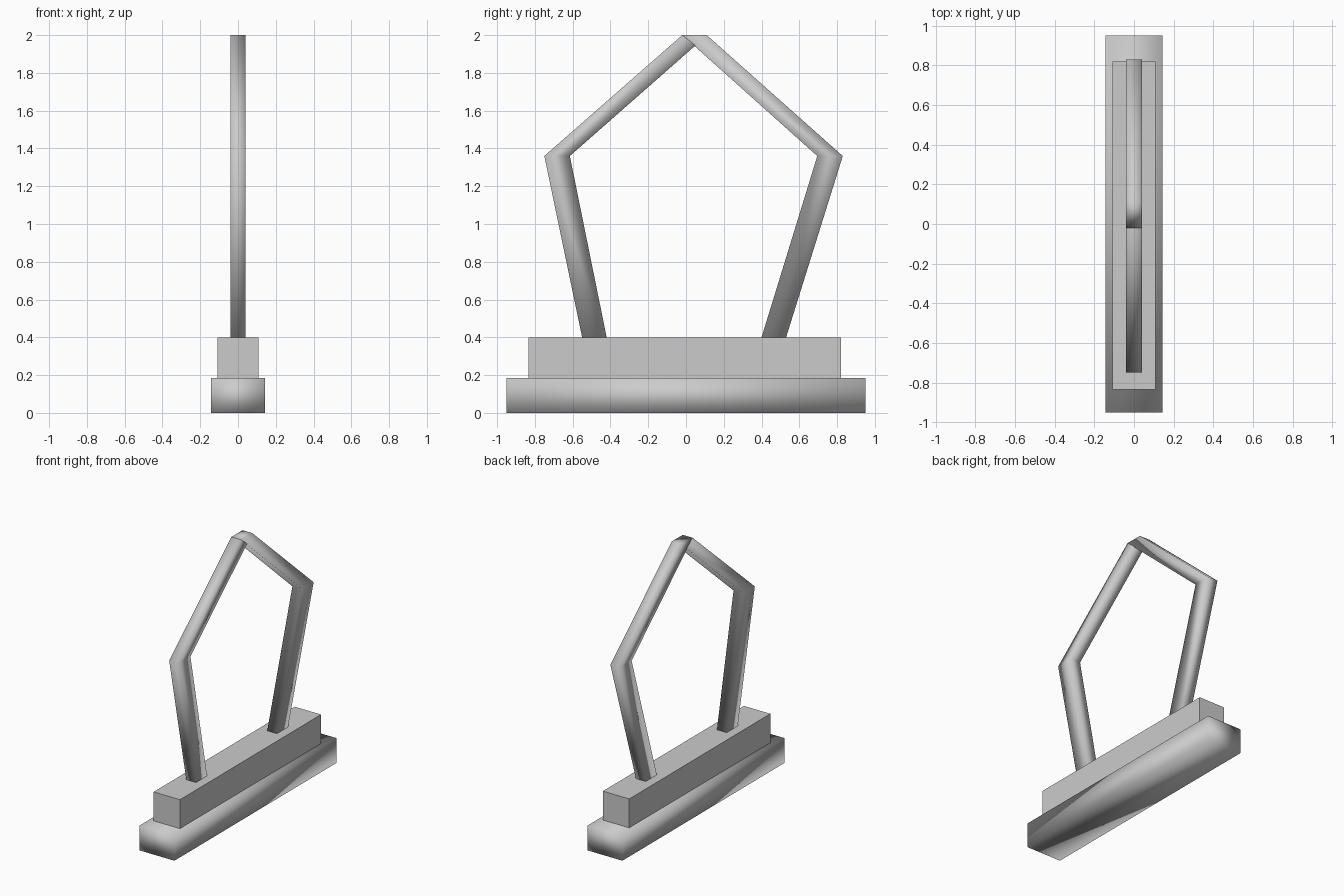
import bpy, bmesh

if "Cube" in bpy.data.objects:
    bpy.data.objects.remove(bpy.data.objects["Cube"])


def prism(name, outline, half_width, smooth=True):
    """Extrude a closed (y, z) outline symmetrically along x."""
    bm = bmesh.new()
    face = bm.faces.new([bm.verts.new((-half_width, y, z)) for y, z in outline])
    out = bmesh.ops.extrude_face_region(bm, geom=[face])
    moved = [v for v in out["geom"] if isinstance(v, bmesh.types.BMVert)]
    bmesh.ops.translate(bm, vec=(2 * half_width, 0, 0), verts=moved)
    bmesh.ops.recalc_face_normals(bm, faces=bm.faces)
    for f in bm.faces:
        f.smooth = smooth
    mesh = bpy.data.meshes.new(name)
    bm.to_mesh(mesh)
    bm.free()
    obj = bpy.data.objects.new(name, mesh)
    bpy.context.collection.objects.link(obj)
    return obj


def rect(y0, y1, z0, z1):
    return [(y0, z0), (y1, z0), (y1, z1), (y0, z1)]


# Stepped plinth
prism("base_slab", rect(-0.95, 0.95, 0.0, 0.185), 0.143)
prism("upper_block", rect(-0.835, 0.82, 0.185, 0.40), 0.108, smooth=False)

# Bent bars that meet at the peak
prism("front_bent_bar", [(-0.55, 0.40), (-0.42, 0.40), (-0.615, 1.36),
                         (0.05, 1.945), (-0.02, 2.0), (-0.75, 1.36)], 0.04)
prism("back_bent_bar", [(0.40, 0.40), (0.53, 0.40), (0.83, 1.36),
                        (0.11, 2.0), (-0.02, 2.0), (0.695, 1.36)], 0.04)
